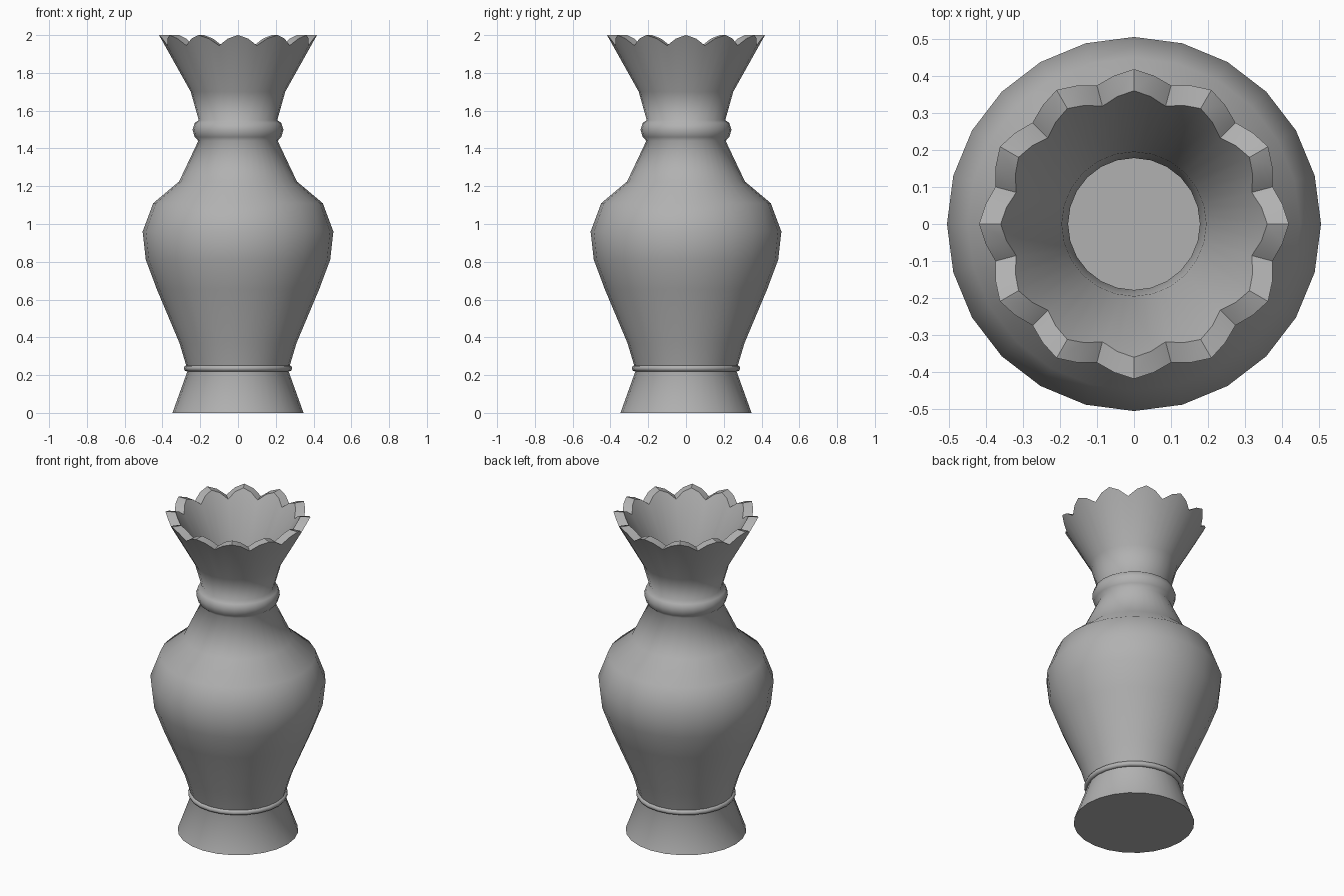
import bpy, bmesh
from math import sin, cos, pi

if "Cube" in bpy.data.objects:
    bpy.data.objects.remove(bpy.data.objects["Cube"])

N = 48              # 24 flat sides, each split at its middle for the scallops
HALF = cos(pi / 24)  # pulls mid-side points onto the chord

outer = [(0.347, 0), (0.266, 0.225), (0.274, 0.25), (0.31, 0.37), (0.43, 0.655),
         (0.488, 0.81), (0.505, 0.96), (0.449, 1.11), (0.312, 1.225),
         (0.21, 1.44), (0.229, 1.46), (0.241, 1.50), (0.229, 1.535),
         (0.208, 1.55), (0.25, 1.70)]
inner = [(0.195, 1.70), (0.178, 1.55), (0.178, 1.44), (0.275, 1.21), (0.405, 1.09),
         (0.457, 0.96), (0.443, 0.81), (0.39, 0.66), (0.27, 0.37), (0.228, 0.24),
         (0.29, 0.04)]
scallop = [2.0, 1.982, 1.945, 1.982]  # rim heights: peak, side, valley, side

grey = bpy.data.materials.new("dark_grey")
grey.diffuse_color = (0.44, 0.44, 0.44, 1)
grey.use_nodes = True
grey.node_tree.nodes["Principled BSDF"].inputs["Base Color"].default_value = grey.diffuse_color


def finish(name, bm, sharp=()):
    bmesh.ops.recalc_face_normals(bm, faces=bm.faces)
    for f in bm.faces:
        f.smooth = True
    for a, b in sharp:
        bm.edges.get((a, b)).smooth = False
    me = bpy.data.meshes.new(name)
    bm.to_mesh(me)
    bm.free()
    me.materials.append(grey)
    bpy.context.collection.objects.link(bpy.data.objects.new(name, me))


def ring(bm, radius, height):
    # radius and height are functions of the segment index
    out = []
    for i in range(N):
        r = radius(i) * (HALF if i % 2 else 1)
        a = 2 * pi * i / N
        out.append(bm.verts.new((r * cos(a), r * sin(a), height(i))))
    return out


def bridge(bm, a, b):
    for i in range(len(a)):
        j = (i + 1) % len(a)
        bm.faces.new((a[i], a[j], b[j], b[i]))


# vase body: outer wall, scalloped rim, inner wall and floor
bm = bmesh.new()
rim_z = lambda i: scallop[i % 4]
rim_r = lambda i: 0.25 + 0.56 * (rim_z(i) - 1.70)
rings = [ring(bm, lambda i, r=r: r, lambda i, z=z: z) for r, z in outer]
rim_out = ring(bm, rim_r, rim_z)
rim_in = ring(bm, lambda i: rim_r(i) - 0.058, rim_z)
rings += [rim_out, rim_in]
rings += [ring(bm, lambda i, r=r: r, lambda i, z=z: z) for r, z in inner]
for a, b in zip(rings, rings[1:]):
    bridge(bm, a, b)
bm.faces.new(rings[0])
bm.faces.new(rings[-1])

# crisp edges: base, floor, both rim lines and every scallop step
sharp = [(loop[i], loop[i - 1]) for loop in (rings[0], rings[-1], rim_out, rim_in)
         for i in range(N)]
sharp += [(rim_out[i], rim_in[i]) for i in range(0, N, 2)]
finish("vase_body", bm, sharp)

# thin bead around the foot
bm = bmesh.new()
loops = []
for k in range(8):
    t = 2 * pi * k / 8
    r, z = 0.27 + 0.017 * cos(t), 0.236 + 0.017 * sin(t)
    loops.append(ring(bm, lambda i: r, lambda i: z))
for k in range(8):
    bridge(bm, loops[k], loops[(k + 1) % 8])
finish("foot_bead", bm)
